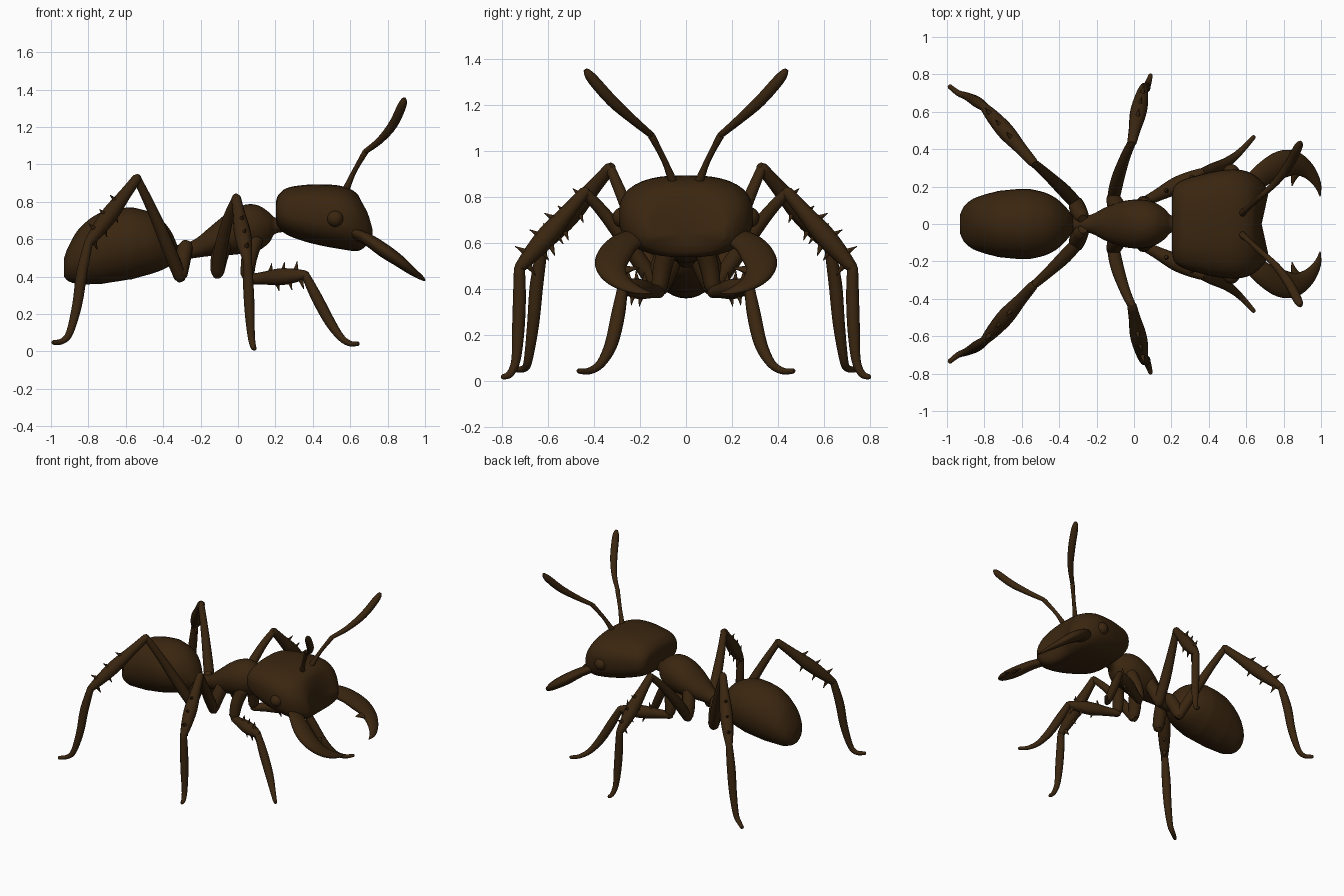
import bpy, bmesh, math
from mathutils import Vector

if "Cube" in bpy.data.objects:
    bpy.data.objects.remove(bpy.data.objects["Cube"])

brown = bpy.data.materials.new("dark_brown")
brown.diffuse_color = (0.042, 0.019, 0.005, 1)
brown.use_nodes = True
brown.node_tree.nodes["Principled BSDF"].inputs["Base Color"].default_value = brown.diffuse_color


def smooth_points(pts, steps):
    """Catmull-Rom interpolation of tuples of any length."""
    out = []
    n = len(pts)
    for i in range(n - 1):
        a, b, c, d = pts[max(i - 1, 0)], pts[i], pts[i + 1], pts[min(i + 2, n - 1)]
        for k in range(steps):
            t = k / steps
            out.append(tuple(0.5 * (2 * q + (r - p) * t + (2 * p - 5 * q + 4 * r - s) * t * t
                                    + (3 * q - p - 3 * r + s) * t ** 3)
                             for p, q, r, s in zip(a, b, c, d)))
    out.append(pts[-1])
    return out


def add_rings(bm, rings):
    """Skin a list of rings and close both ends."""
    loops = [[bm.verts.new(p) for p in ring] for ring in rings]
    n = len(loops[0])
    for a, b in zip(loops, loops[1:]):
        for i in range(n):
            j = (i + 1) % n
            bm.faces.new((a[i], a[j], b[j], b[i]))
    for loop in (loops[0], loops[-1]):
        tip = bm.verts.new(sum((v.co for v in loop), Vector()) / n)
        for i in range(n):
            bm.faces.new((loop[i], loop[(i + 1) % n], tip))


def finish(name, bm, mirrored=False):
    bmesh.ops.recalc_face_normals(bm, faces=bm.faces)
    mesh = bpy.data.meshes.new(name)
    bm.to_mesh(mesh)
    bm.free()
    mesh.materials.append(brown)
    obj = bpy.data.objects.new(name, mesh)
    bpy.context.collection.objects.link(obj)
    mesh.shade_smooth()
    mesh.set_sharp_from_angle(angle=math.radians(50))
    if mirrored:
        mod = obj.modifiers.new("mirror", 'MIRROR')
        mod.use_axis = (False, True, False)
        mod.use_mirror_merge = False
    return obj


def body(name, sections, power=2.0, sides=32, steps=4, shape=None):
    """Sections are (x, bottom z, top z, half width)."""
    bm = bmesh.new()
    rings = []
    for x, zb, zt, w in smooth_points(sections, steps):
        ring = []
        for i in range(sides):
            a = math.tau * i / sides
            c, s = math.cos(a), math.sin(a)
            y = w * math.copysign(abs(c) ** (2 / power), c)
            z = (zb + zt) / 2 + (zt - zb) / 2 * math.copysign(abs(s) ** (2 / power), s)
            ring.append(Vector((x, y, z)))
        rings.append(ring)
    add_rings(bm, rings)
    if shape:
        for v in bm.verts:
            shape(v.co)
    return finish(name, bm)


def tube(bm, pts, sides=12, steps=4, up=Vector((0.3, 0.2, 0.9)), flat=1.0):
    """Round-ended tube through (x, y, z, radius), flattened along up."""
    path = smooth_points(pts, steps)
    cs = [Vector(p[:3]) for p in path]
    rs = [max(p[3], 0.002) for p in path]
    t0, t1 = (cs[0] - cs[1]).normalized(), (cs[-1] - cs[-2]).normalized()
    cs = [cs[0] + t0 * rs[0] * 0.7] + cs + [cs[-1] + t1 * rs[-1] * 0.7]
    rs = [rs[0] * 0.6] + rs + [rs[-1] * 0.6]
    rings, prev = [], up
    for i, (c, r) in enumerate(zip(cs, rs)):
        t = (cs[min(i + 1, len(cs) - 1)] - cs[max(i - 1, 0)]).normalized()
        u = (prev - t * prev.dot(t)).normalized()
        v = t.cross(u)
        prev = up if flat < 1 else u
        rings.append([c + u * r * flat * math.cos(math.tau * k / sides)
                      + v * r * math.sin(math.tau * k / sides) for k in range(sides)])
    add_rings(bm, rings)


def spike(bm, base, tip, r):
    base, tip = Vector(base), Vector(tip)
    tube(bm, [(*base, r), (*base.lerp(tip, 0.5), r * 0.5), (*tip, 0.002)], sides=8, steps=2)


# abdomen with faint overlapping plates
def plates(co):
    for edge in (-0.87, -0.74, -0.58):
        if edge <= co.x < edge + 0.06:
            k = 1 + 0.015 * (1 - (co.x - edge) / 0.06)
            co.y *= k
            co.z = 0.57 + (co.z - 0.57) * k


body("abdomen", [(-.93, .40, .50, .05), (-.905, .375, .565, .10), (-.85, .36, .655, .138),
                 (-.75, .362, .735, .17), (-.61, .38, .768, .187), (-.5, .405, .755, .175),
                 (-.42, .43, .715, .14), (-.36, .46, .645, .085), (-.325, .49, .57, .04)],
     steps=6, shape=plates)

# waist, thorax and neck in one run
body("thorax", [(-.36, .50, .56, .035), (-.3, .49, .575, .045), (-.23, .50, .60, .05),
                (-.15, .51, .665, .09), (-.05, .515, .745, .124), (.04, .525, .785, .13),
                (.11, .54, .78, .115), (.165, .58, .745, .08), (.2, .63, .715, .045),
                (.27, .64, .71, .04)])


# head with a hollowed front edge
def hollow(co):
    if co.x > .64:
        co.x -= .035 * max(0, 1 - (co.y / .17) ** 2) * (co.x - .64) / .075


body("head", [(.203, .70, .80, .15), (.215, .665, .835, .20), (.26, .625, .873, .235),
              (.35, .59, .89, .262), (.45, .565, .893, .285), (.55, .547, .885, .292),
              (.63, .537, .85, .27), (.69, .55, .775, .22), (.72, .585, .69, .17)],
     power=2.6, sides=40, shape=hollow)

# eyes
bm = bmesh.new()
bmesh.ops.create_uvsphere(bm, u_segments=20, v_segments=12, radius=.045)
bmesh.ops.translate(bm, verts=bm.verts, vec=(.52, .275, .71))
finish("eyes", bm, True)

# jaws: flattened sickles with an inner tooth
bm = bmesh.new()
slope = Vector((.6, 0, .8))
tube(bm, [(.60, .19, .635, .05), (.69, .265, .60, .065), (.78, .315, .54, .075),
          (.86, .325, .485, .065), (.93, .285, .43, .045), (.98, .215, .395, .024),
          (.995, .15, .38, .004)], sides=16, up=slope, flat=.5)
tube(bm, [(.88, .30, .47, .035), (.855, .25, .485, .02), (.845, .205, .49, .003)],
     sides=10, up=slope, flat=.5)
finish("jaws", bm, True)

# antennae: thin stalk, then a club bent at the elbow
bm = bmesh.new()
tube(bm, [(.575, .055, .86, .02), (.62, .095, .96, .013), (.68, .15, 1.065, .016)])
tube(bm, [(.68, .15, 1.068, .014), (.76, .225, 1.13, .019), (.83, .32, 1.215, .025),
          (.875, .405, 1.31, .024), (.888, .432, 1.345, .015)])
finish("antennae", bm, True)


def leg(name, coxa, femur, shin, foot):
    """Joints of one leg, as (x, y, z, radius) runs, with spikes on the shin."""
    bm = bmesh.new()
    for run in (coxa, femur, foot):
        if run:
            tube(bm, run)
    a, b = Vector(shin[0]), Vector(shin[1])
    tube(bm, [(*a.lerp(b, t), r) for t, r in
              ((0, .026), (.25, .033), (.55, .045), (.8, .038), (1, .024))])
    d = (b - a).normalized()
    side = d.cross(Vector((-d.y, d.x, 0))).normalized()
    for t, s in ((.4, 1), (.62, 1), (.84, 1), (.5, -1), (.72, -1), (.92, -1)):
        base = a.lerp(b, t) + side * s * .025
        spike(bm, base, base + side * s * .05 + d * .012, .016)
    finish(name, bm, True)


leg("hind_legs",
    [(-.28, .04, .56, .04), (-.30, .08, .48, .045), (-.31, .11, .41, .04)],
    [(-.31, .11, .40, .034), (-.37, .175, .55, .036), (-.46, .26, .76, .028), (-.54, .33, .925, .022)],
    [(-.54, .33, .925), (-.80, .625, .58)],
    [(-.80, .625, .58, .024), (-.835, .65, .42, .03), (-.86, .665, .25, .027),
     (-.90, .685, .10, .02), (-.94, .70, .055, .016), (-.985, .735, .048, .013)])

leg("middle_legs",
    [(-.07, .07, .60, .045), (-.10, .11, .50, .045), (-.11, .135, .43, .038)],
    [(-.11, .135, .42, .034), (-.09, .23, .56, .036), (-.05, .35, .72, .028), (-.01, .44, .82, .022)],
    [(-.01, .44, .82), (.05, .725, .49)],
    [(.05, .725, .49, .024), (.055, .725, .36, .028), (.062, .73, .22, .027),
     (.07, .74, .09, .02), (.08, .765, .03, .016), (.088, .795, .016, .012)])

leg("front_legs",
    [(.09, .07, .60, .045), (.06, .10, .50, .042), (.05, .115, .41, .036)],
    None,
    [(.05, .115, .385), (.36, .275, .41)],
    [(.36, .275, .41, .022), (.42, .295, .29, .03), (.49, .325, .16, .028),
     (.55, .37, .075, .02), (.60, .42, .042, .015), (.64, .465, .042, .012)])
